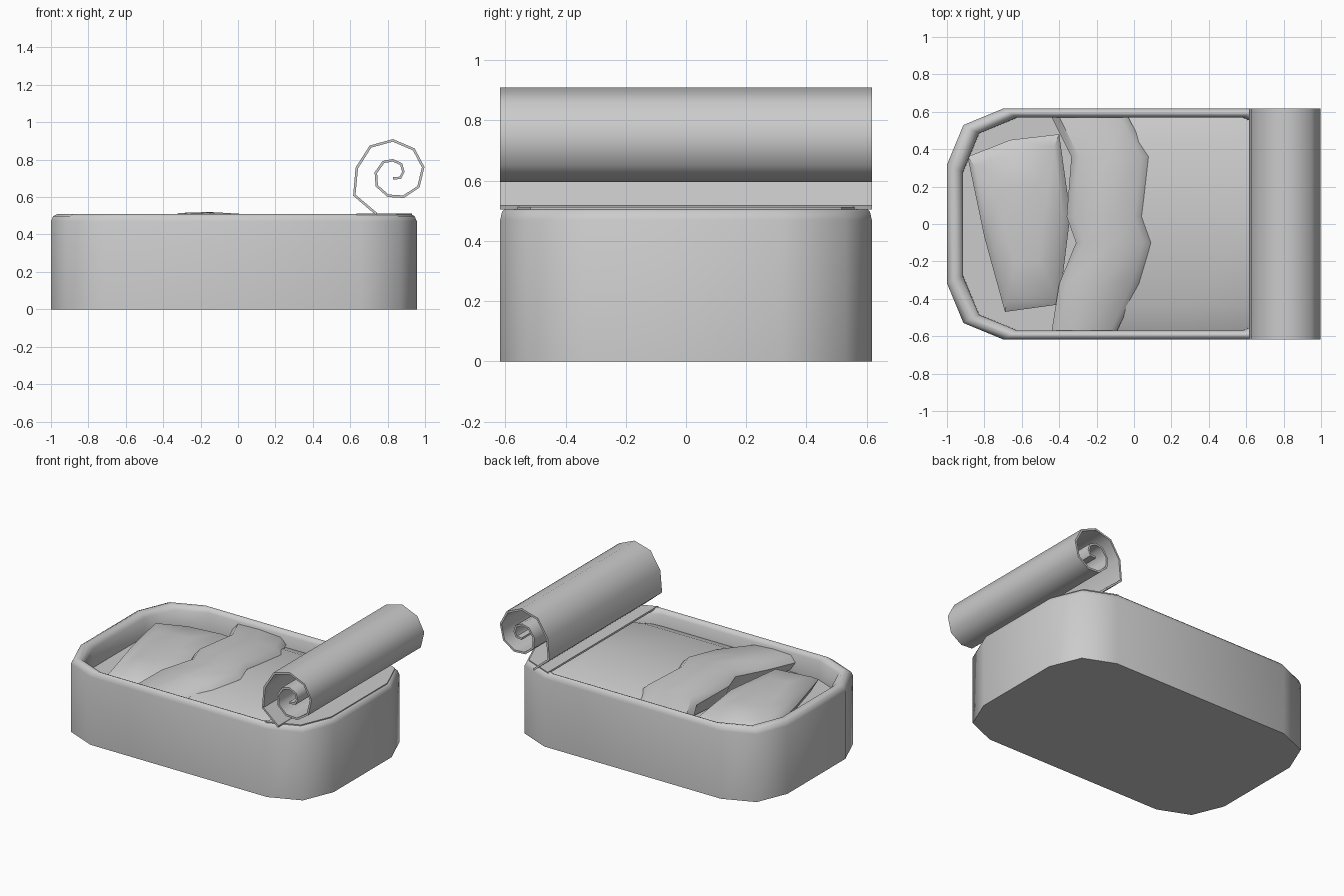
import bpy, math

if "Cube" in bpy.data.objects:
    bpy.data.objects.remove(bpy.data.objects["Cube"])

def make(name, verts, faces, angle=40):
    me = bpy.data.meshes.new(name)
    me.from_pydata(verts, [], faces)
    me.validate()
    ob = bpy.data.objects.new(name, me)
    bpy.context.collection.objects.link(ob)
    bpy.ops.object.select_all(action='DESELECT')
    ob.select_set(True)
    bpy.context.view_layer.objects.active = ob
    bpy.ops.object.mode_set(mode='EDIT')
    bpy.ops.mesh.select_all(action='SELECT')
    bpy.ops.mesh.normals_make_consistent(inside=False)
    bpy.ops.object.mode_set(mode='OBJECT')
    bpy.ops.object.shade_smooth_by_angle(angle=math.radians(angle))
    return ob

CX = -0.022

def outline(off):
    """Rounded rectangle with two facets per corner, inset by off."""
    hx, hy, r = 0.978 - off, 0.617 - off * 0.55, 0.30 - off * 0.1
    pts = []
    for q, (sx, sy) in enumerate([(1, 1), (-1, 1), (-1, -1), (1, -1)]):
        for k in range(3):
            a = math.pi / 2 * q + math.pi / 4 * k
            pts.append((CX + sx * (hx - r) + r * math.cos(a),
                        sy * (hy - r) + r * math.sin(a)))
    return pts

def loft(name, rings, angle=40):
    """Closed stack of rings of equal length, capped at both ends."""
    n = len(rings[0])
    faces = [[i * n + j, i * n + (j + 1) % n, (i + 1) * n + (j + 1) % n, (i + 1) * n + j]
             for i in range(len(rings) - 1) for j in range(n)]
    faces += [list(range(n))[::-1], list(range((len(rings) - 1) * n, len(rings) * n))]
    return make(name, [p for r in rings for p in r], faces, angle)

def ring(off, z):
    return [(x, y, z) for x, y in outline(off)]

# tin body with a rounded rim and recessed floor
loft("tin_body", [ring(o, z) for o, z in
     [(0, 0), (0, 0.47), (0.012, 0.498), (0.035, 0.51), (0.06, 0.505),
      (0.085, 0.48), (0.087, 0.35)]], 50)

# lid end still attached to the tin
end = [(x, y) for x, y in outline(0.025) if x > 0.5]
end = sorted(end, key=lambda p: p[1])
end = [(0.64, -0.6)] + end + [(0.64, 0.6)]
loft("lid_end", [[(x, y, z) for x, y in end] for z in (0.499, 0.512)], 30)

# rolled-back lid: spiral path with thickness
path = [(0.92, 0.508), (0.74, 0.51), (0.622, 0.61), (0.635, 0.755), (0.708, 0.87),
        (0.828, 0.903), (0.94, 0.855), (0.99, 0.76), (0.965, 0.655), (0.885, 0.602),
        (0.802, 0.607), (0.742, 0.66), (0.737, 0.73), (0.777, 0.787), (0.828, 0.797),
        (0.873, 0.775), (0.884, 0.735), (0.868, 0.703), (0.828, 0.7)]
inner, outer = [], []
for i, (x, z) in enumerate(path):
    a, b = path[max(i - 1, 0)], path[min(i + 1, len(path) - 1)]
    dx, dz = b[0] - a[0], b[1] - a[1]
    d = math.hypot(dx, dz)
    nx, nz = -dz / d * 0.007, dx / d * 0.007
    inner.append((x + nx, z + nz))
    outer.append((x - nx, z - nz))
inner, outer = inner[1:], outer[1:]          # the flat end is its own part
n = len(inner)
verts = [(x, y, z) for y in (-0.617, 0.617) for x, z in inner + outer]
m = 2 * n
faces = []
for i in range(n - 1):
    faces += [[i, i + 1, m + i + 1, m + i],
              [n + i, m + n + i, m + n + i + 1, n + i + 1],
              [i, n + i, n + i + 1, i + 1],
              [m + i, m + i + 1, m + n + i + 1, m + n + i]]
faces += [[0, m, m + n, n], [n - 1, 2 * n - 1, m + 2 * n - 1, m + n - 1]]
make("rolled_lid", verts, faces, 50)

# quilt filling the foot of the tin
prof = [(-0.57, 0.40), (-0.44, 0.455), (0, 0.47), (0.44, 0.455), (0.57, 0.40)]
quilt = []
for x, k in [(-0.2, 1), (0.3, 1), (0.64, 1), (0.8, 0.85), (0.87, 0.55)]:
    quilt.append([(x, y * k, z) for y, z in prof] + [(x, 0.57 * k, 0.34), (x, -0.57 * k, 0.34)])
loft("quilt", quilt, 50)

# turned-down fold with wavy edges
rows = [(-0.57, -0.44, -0.09, 0.47), (-0.32, -0.40, 0.03, 0.505), (-0.1, -0.31, 0.09, 0.518),
        (0.04, -0.36, 0.04, 0.52), (0.36, -0.335, 0.08, 0.505), (0.57, -0.44, -0.03, 0.47)]
fold = []
for y, x0, x1, z in rows:
    w = x1 - x0
    fold.append([(x0, y, z - 0.05), (x0 + 0.1 * w, y, z - 0.005), (x0 + 0.5 * w, y, z),
                 (x1 - 0.1 * w, y, z - 0.01), (x1, y, z - 0.05),
                 (x1 - 0.06, y, 0.38), (x0 + 0.04, y, 0.36)])
loft("quilt_fold", fold, 50)

# pillow: puffed, slightly turned
edge = [(-0.89, 0.36), (-0.66, 0.45), (-0.40, 0.48), (-0.34, 0.05),
        (-0.40, -0.43), (-0.69, -0.47), (-0.80, -0.07)]
px, py = -0.6, 0.0
loft("pillow", [[(px + (x - px) * s, py + (y - py) * s, z) for x, y in edge]
     for s, z in [(0.85, 0.35), (1, 0.41), (0.86, 0.45), (0.45, 0.475)]], 50)
